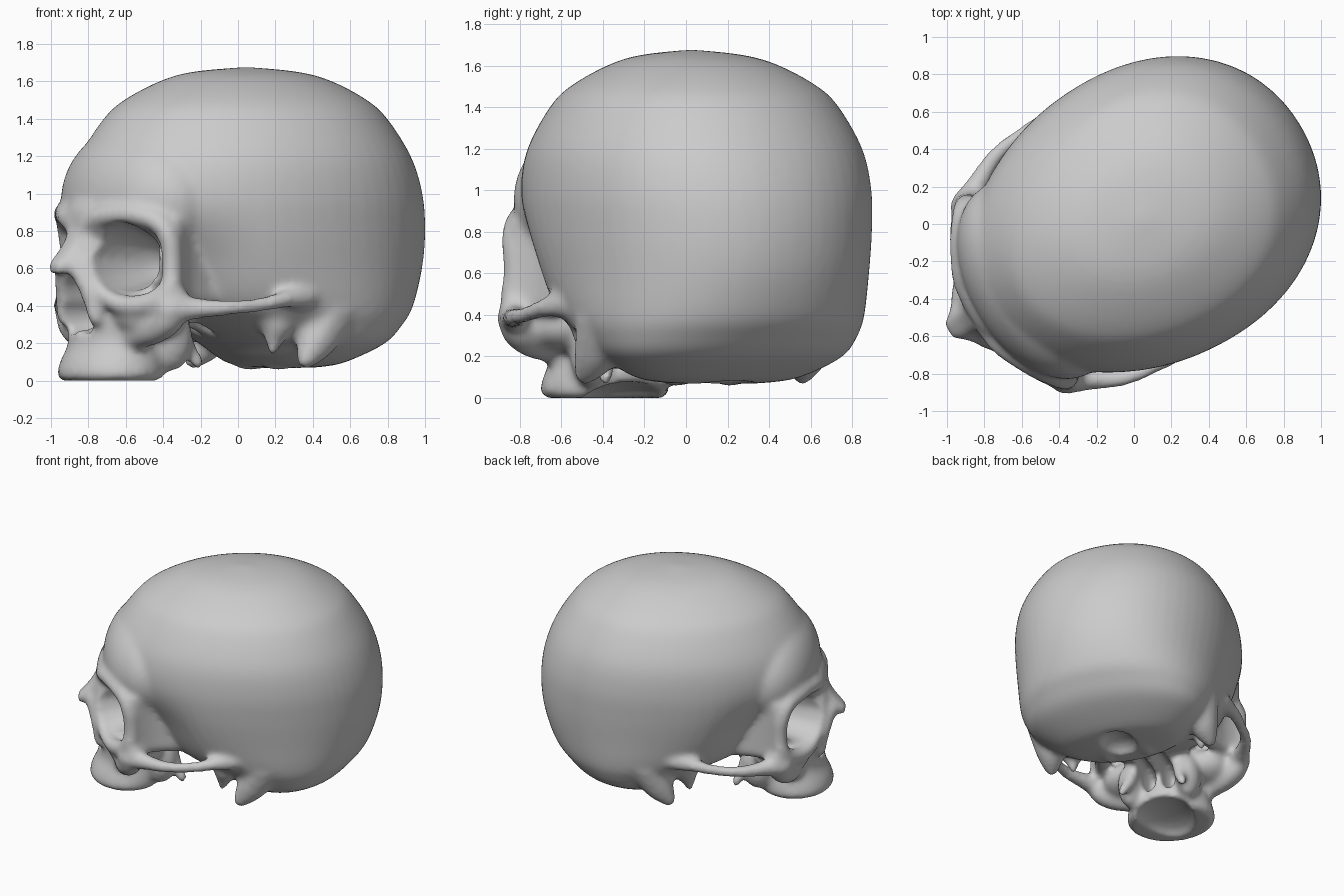
import bpy, bmesh, math
from mathutils import Vector, Matrix

if "Cube" in bpy.data.objects:
    bpy.data.objects.remove(bpy.data.objects["Cube"])

TURN = math.radians(-60)   # the head is turned about z
# Local coordinates: (side, forward, up)


def spline(rows, n):
    """Catmull-Rom through rows of numbers."""
    out = []
    for i in range(len(rows) - 1):
        p = [Vector(rows[max(0, min(len(rows) - 1, i + k))]) for k in (-1, 0, 1, 2)]
        for j in range(n):
            t = j / n
            out.append(0.5 * (2 * p[1] + (p[2] - p[0]) * t
                              + (2 * p[0] - 5 * p[1] + 4 * p[2] - p[3]) * t * t
                              + (3 * p[1] - p[0] - 3 * p[2] + p[3]) * t ** 3))
    return out + [Vector(rows[-1])]


def loft(bm, rows, egg=0.0, power=1.0, dent=None, n=5, seg=64):
    """Stack of horizontal ovals: (z, front, back, half width)."""
    rings = []
    for z, fr, bk, w in spline(rows, n):
        ring = []
        for i in range(seg):
            a = 2 * math.pi * i / seg
            c, s = math.cos(a), math.sin(a)
            c2 = math.copysign(abs(c) ** power, c)
            s2 = math.copysign(abs(s) ** power, s)
            f = (fr + bk) / 2 + (fr - bk) / 2 * c2
            x = w * s2 * (1 - egg * c)
            if dent:
                x -= math.copysign(min(abs(x), dent(abs(x), f, z)), x)
            ring.append(bm.verts.new((x, -f, z)))
        rings.append(ring)
    for a, b in zip(rings, rings[1:]):
        for i in range(seg):
            j = (i + 1) % seg
            bm.faces.new((a[i], a[j], b[j], b[i]))
    bm.faces.new(rings[0][::-1])
    bm.faces.new(rings[-1])


def blob(bm, p, r, both=False):
    """Ellipsoid, optionally mirrored."""
    for s in ((1, -1) if both else (1,)):
        m = Matrix.Translation((p[0] * s, -p[1], p[2])) @ Matrix.Diagonal((*r, 1))
        bmesh.ops.create_icosphere(bm, subdivisions=4, radius=1, matrix=m)


def stroke(bm, pts, n=7):
    """Mirrored tapering rod through (side, forward, up, radius)."""
    for x, f, z, r in spline(pts, n):
        for s in (1, -1):
            bmesh.ops.create_icosphere(bm, subdivisions=2, radius=r,
                                       matrix=Matrix.Translation((x * s, -f, z)))


def finish(bm, name, voxel):
    bmesh.ops.recalc_face_normals(bm, faces=bm.faces)
    me = bpy.data.meshes.new(name)
    bm.to_mesh(me)
    bm.free()
    ob = bpy.data.objects.new(name, me)
    bpy.context.collection.objects.link(ob)
    ob.rotation_euler.z = TURN
    remesh(ob, voxel)
    return ob


def remesh(ob, voxel):
    m = ob.modifiers.new("remesh", 'REMESH')
    m.mode = 'VOXEL'
    m.voxel_size = voxel
    m.use_smooth_shade = True


bone = bmesh.new()

# Braincase, with hollowed temples
def temple(x, f, z):
    return 0.115 * math.exp(-((f - 0.58) / 0.23) ** 2 - ((z - 0.56) / 0.26) ** 2)

loft(bone, [(.065, -.25, -.32, .05), (.075, -.1, -.46, .28), (.105, .0, -.57, .44),
            (.2, .13, -.765, .61), (.3, .32, -.875, .68), (.4, .55, -.95, .72),
            (.6, .8, -1.015, .75), (.8, .93, -1.035, .775), (1.0, .945, -1.015, .785),
            (1.2, .885, -.945, .755), (1.4, .75, -.815, .655), (1.5, .635, -.705, .56),
            (1.6, .44, -.52, .385), (1.65, .26, -.34, .23), (1.676, -.03, -.07, .02)],
     egg=.09, power=.97, dent=temple)
# Broad forehead above the sockets
blob(bone, (0, .6, .96), (.575, .365, .42))

# Upper jaw and middle of the face
loft(bone, [(0, 1.04, .52, .29), (.03, 1.06, .51, .32), (.1, 1.045, .5, .31),
            (.2, 1.0, .5, .285), (.32, 1.0, .5, .29), (.45, 1.0, .5, .28),
            (.58, 1.02, .5, .2), (.75, 1.0, .5, .15)])
blob(bone, (0, .7, .64), (.46, .26, .28))
blob(bone, (0, .92, .86), (.22, .09, .13))
blob(bone, (.27, .71, .35), (.21, .2, .13), True)
blob(bone, (.22, .54, .22), (.09, .12, .17), True)
blob(bone, (0, .45, .4), (.2, .25, .14))

# Eye socket rims
stroke(bone, [(.06, .965, .83, .055), (.2, .94, .88, .06), (.36, .865, .89, .06),
              (.485, .78, .85, .06), (.535, .735, .76, .06), (.54, .72, .6, .055),
              (.53, .74, .47, .065), (.42, .83, .405, .06), (.28, .91, .415, .055),
              (.16, .96, .5, .05), (.1, .97, .66, .05), (.06, .965, .81, .05)])
# Outer walls of the sockets
for i in range(13):
    z = .45 + .032 * i
    stroke(bone, [(.525, .7, z, .05), (.45, .57, z, .055), (.39, .4, z, .07)])

# Cheekbones
stroke(bone, [(.55, .7, .44, .07), (.515, .725, .34, .09), (.43, .755, .28, .085),
              (.32, .78, .25, .08), (.2, .8, .22, .08)])
# Cheek arches
stroke(bone, [(.53, .73, .385, .09), (.6, .62, .385, .062), (.685, .46, .39, .046),
              (.715, .28, .405, .042), (.71, .12, .435, .05), (.67, -.04, .45, .07)])

# Nasal bones and edges of the nose opening
stroke(bone, [(.02, .955, .8, .06), (.03, 1.01, .7, .06), (.025, 1.11, .605, .045)])
stroke(bone, [(.06, 1.05, .63, .05), (.13, 1.0, .48, .05), (.165, .97, .34, .05)])

# Mastoid bumps behind the ears, and spikes beneath
stroke(bone, [(.59, -.24, .38, .14), (.585, -.15, .22, .11), (.605, -.07, .11, .05)])
stroke(bone, [(.5, .04, .32, .1), (.49, .06, .22, .05), (.49, .07, .16, .03)])
# Wings behind the palate
stroke(bone, [(.17, .48, .36, .06), (.19, .43, .2, .045), (.23, .38, .095, .038)])
# Neck joint bumps
blob(bone, (.15, -.16, .1), (.05, .1, .045), True)

skull = finish(bone, "skull", .02)

# Hollows: eye sockets, nose, palate, rear nasal passages, spine hole, ears
cut = bmesh.new()
stroke(cut, [(.12, .45, .63, .05), (.2, .64, .645, .13), (.31, .88, .655, .195),
             (.42, 1.12, .66, .205)])
blob(cut, (.06, .98, .34), (.075, .28, .09), True)
blob(cut, (0, 1.0, .42), (.095, .28, .14))
blob(cut, (0, .6, -.01), (.21, .37, .09))
blob(cut, (.075, .42, .24), (.06, .24, .11), True)
blob(cut, (0, -.32, .05), (.13, .17, .09))
blob(cut, (.74, .0, .34), (.09, .04, .045), True)
hollows = finish(cut, "hollows_cutter", .02)
hollows.hide_render = True
hollows.hide_set(True)

b = skull.modifiers.new("hollows", 'BOOLEAN')
b.operation = 'DIFFERENCE'
b.object = hollows
b.solver = 'EXACT'
remesh(skull, .0175)
s = skull.modifiers.new("smooth", 'SMOOTH')
s.factor = .5
s.iterations = 9
